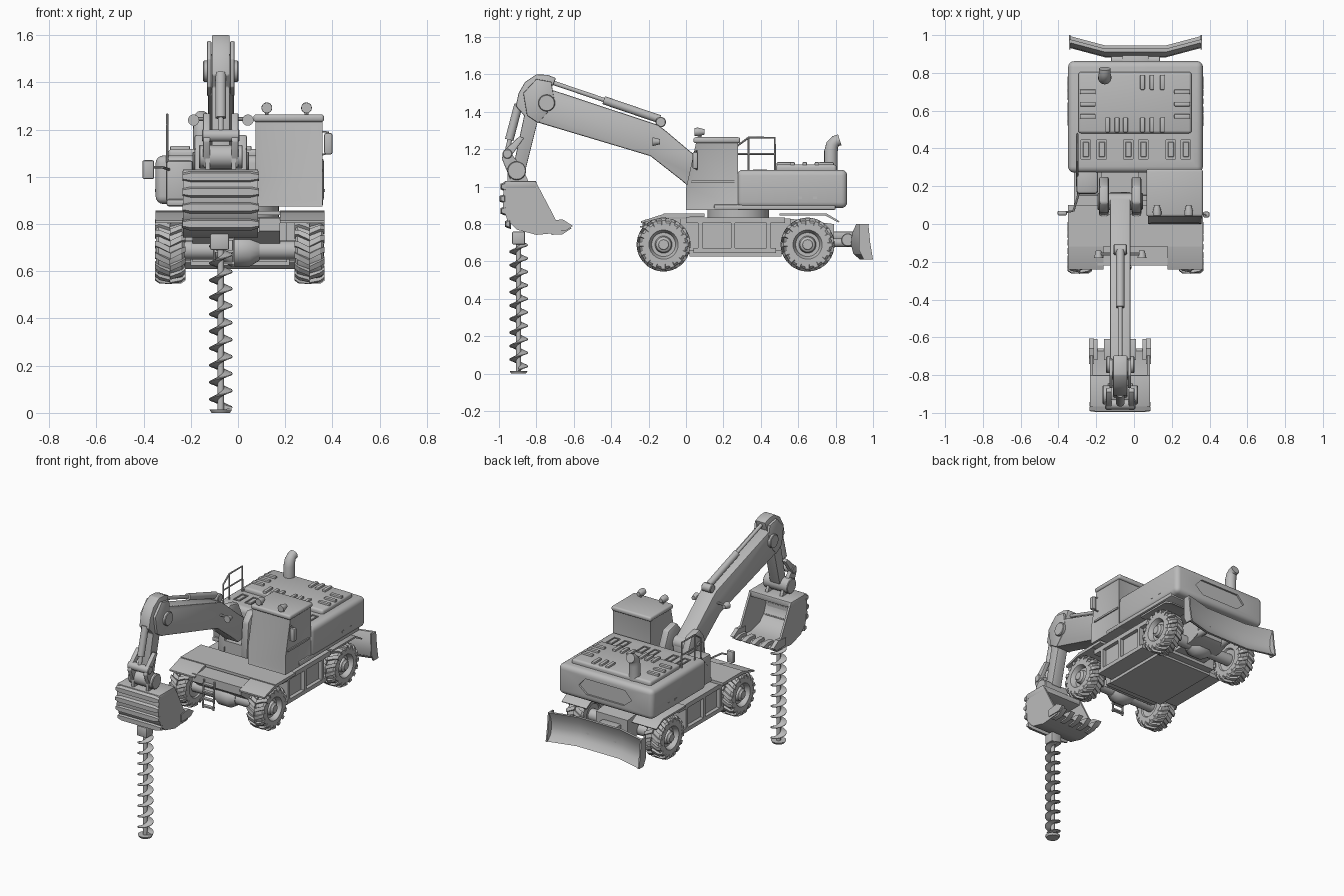
import bpy, bmesh, math
from mathutils import Vector

mat = bpy.data.materials.new("plain_grey")
mat.diffuse_color = (0.5, 0.5, 0.5, 1)
CX = 0.008    # machine centre line
BX = -0.073   # boom centre line


def loft(name, rings, caps=True, closed=False, bevel=0, seg=2):
    """Skin a sequence of equal point rings."""
    bm = bmesh.new()
    vs = [[bm.verts.new(p) for p in r] for r in rings]
    n, m = len(vs), len(vs[0])
    for i in range(n if closed else n - 1):
        a, b = vs[i], vs[(i + 1) % n]
        for j in range(m):
            k = (j + 1) % m
            bm.faces.new((a[j], a[k], b[k], b[j]))
    if caps and not closed:
        bm.faces.new(vs[0][::-1])
        bm.faces.new(vs[-1])
    bmesh.ops.recalc_face_normals(bm, faces=bm.faces)
    me = bpy.data.meshes.new(name)
    bm.to_mesh(me)
    bm.free()
    me.materials.append(mat)
    o = bpy.data.objects.new(name, me)
    bpy.context.collection.objects.link(o)
    if bevel:
        b = o.modifiers.new("round", 'BEVEL')
        b.width, b.segments, b.limit_method = bevel, seg, 'ANGLE'
    return o


def prism(name, yz, x0, x1, bevel=0, seg=2):
    return loft(name, [[(x, y, z) for y, z in yz] for x in (x0, x1)], bevel=bevel, seg=seg)


def box(name, x0, x1, y0, y1, z0, z1, bevel=0, seg=2):
    return prism(name, [(y0, z0), (y1, z0), (y1, z1), (y0, z1)], x0, x1, bevel, seg)


def tube(name, pts, r, seg=16):
    """Round bar through points; r is one radius or one per point."""
    pts = [Vector(p) for p in pts]
    rs = r if isinstance(r, (list, tuple)) else [r] * len(pts)
    rings = []
    for i, p in enumerate(pts):
        d = (pts[min(i + 1, len(pts) - 1)] - pts[max(i - 1, 0)]).normalized()
        u = d.orthogonal().normalized() if i == 0 else (u - d * u.dot(d)).normalized()
        w = d.cross(u)
        rings.append([p + rs[i] * (u * math.cos(t) + w * math.sin(t))
                      for t in (2 * math.pi * k / seg for k in range(seg))])
    return loft(name, rings)


def pin(name, x0, x1, y, z, r, seg=24, bevel=0.004):
    ring = [(y + r * math.cos(2 * math.pi * k / seg), z + r * math.sin(2 * math.pi * k / seg)) for k in range(seg)]
    return prism(name, ring, x0, x1, bevel, 1)


# wheels: turned tyre and hub, chevron lugs
def wheel(side, y, z=0.69):
    cx = CX + side * 0.295
    prof = [(-.045, .0), (-.045, .05), (-.05, .072), (-.06, .078), (-.06, .118), (-.05, .129),
            (.05, .129), (.06, .118), (.06, .078), (.05, .072), (.028, .064), (.028, .046),
            (.05, .04), (.055, .03), (.062, .026), (.062, .0)]
    rings = []
    for k in range(32):
        t = 2 * math.pi * k / 32
        rings.append([(cx + side * a, y + max(r, .0005) * math.cos(t), z + max(r, .0005) * math.sin(t)) for a, r in prof])
    loft("wheel", rings, closed=True)
    n = 16
    for h in (-1, 1):
        for k in range(n):
            t0 = 2 * math.pi * (k + (.5 if h > 0 else 0)) / n
            ends = []
            for x, skew, lo, hi in ((.0, 0, .12, .144), (.045, -.16, .12, .143), (.064, -.22, .105, .13)):
                ends.append([(cx + h * x, y + r * math.cos(t0 + skew + d), z + r * math.sin(t0 + skew + d))
                             for r, d in ((lo, -.11), (hi, -.085), (hi, .085), (lo, .11))])
            loft("tyre_lug", ends)


for y in (-.12, .65):
    for s in (-1, 1):
        wheel(s, y)
    tube("axle", [(-.26, y, .69), (.27, y, .69)], .04)
    tube("differential", [(-.07, y, .69), (-.03, y, .69), (.05, y, .69), (.09, y, .69)], [.045, .07, .07, .045])

# chassis
box("chassis_core", CX - .2, CX + .2, -.03, .56, .64, .83)
box("belly_plate", CX - .21, CX + .21, .02, .51, .625, .66)
prism("chassis_nose", [(-.22, .77), (-.22, .825), (0, .83), (0, .65), (-.06, .65)], CX - .2, CX + .17)
prism("chassis_tail", [(.54, .66), (.72, .66), (.79, .69), (.79, .80), (.54, .83)], CX - .12, CX + .12)
for s in (-1, 1):
    a, b = sorted((CX + s * .19, CX + s * .30))
    box("side_box", a, b, .07, .45, .67, .82)
    a, b = sorted((CX + s * .19, CX + s * .325))
    box("side_box_sill", a, b, .04, .48, .645, .672)
    box("side_box_rail", a, b, .0, .53, .805, .835)
    for y in (.065, .24, .43):
        box("side_box_post", a, b, y, y + .022, .67, .81)
    a, b = sorted((CX + s * .17, CX + s * .358))
    prism("front_fender", [(-.24, .805), (-.24, .815), (-.13, .85), (.02, .85), (.02, .835), (-.12, .835)], a, b)
    prism("rear_fender", [(.5, .845), (.5, .857), (.75, .857), (.82, .815), (.815, .808), (.745, .845)], a, b)
box("front_deck", CX - .358, CX + .358, -.12, .1, .838, .856)

# boarding ladder
for x in (-.10, -.02):
    tube("ladder_rail", [(x, -.225, .81), (x, -.235, .62)], .006, 8)
for z in (.63, .68, .73, .78):
    box("ladder_step", -.10, -.02, -.245, -.22, z, z + .01)

# slewing ring and upper platform
tube("slew_ring", [(CX, .28, .82), (CX, .28, .89)], .165, 40)
box("platform", CX - .31, CX + .352, .15, .8, .875, .905, .008)
box("left_locker", -.305, -.19, .16, .32, .885, 1.07, .015)

# engine house with recessed vents and rear panel
house = box("engine_house", CX - .357, CX + .357, .272, .862, .885, 1.09, .032, 4)
cuts = []
for x in (-.255, -.17, -.03, .05, .195, .275):
    cuts.append(box("vent_cutter", x - .025, x + .025, .345, .445, 1.082, 1.12))
hexa = [(-.2, .985), (-.14, .935), (.14, .935), (.2, .985), (.15, 1.04), (-.15, 1.04)]
cuts.append(loft("panel_cutter", [[(CX + x, y, z) for x, z in hexa] for y in (.85, .9)]))
for c in cuts:
    c.hide_render = True
    m = house.modifiers.new("cut", 'BOOLEAN')
    m.operation, m.object, m.solver = 'DIFFERENCE', c, 'EXACT'
for x in (-.255, -.17, -.03, .05, .195, .275):
    box("vent_slat", x - .016, x + .016, .355, .435, 1.075, 1.091, .003, 1)
box("hood", -.295, .305, .48, .805, 1.07, 1.118, .015, 3)
for x in (-.14, -.09, -.045, .045, .095, .15):
    box("hood_rib", x - .012, x + .012, .485, .565, 1.10, 1.131, .005)
for x in (.045, .095, .15):
    box("hood_rib", x - .012, x + .012, .71, .79, 1.10, 1.131, .005)
for y in (.57, .635, .70):
    for x in (-.245, .255):
        box("hood_rib", x - .042, x + .042, y - .012, y + .012, 1.10, 1.131, .005)
for y in (.61, .69):
    for x in (CX - .36, CX + .35):
        box("door_latch", x, x + .01, y - .01, y + .01, .935, .948)
tube("exhaust", [(-.155, .775, 1.08), (-.155, .775, 1.19), (-.155, .783, 1.225), (-.155, .80, 1.243), (-.155, .822, 1.25)],
     [.036, .036, .034, .031, .031])

# cab with inset windows
cab = prism("cab", [(.0, .875), (0, .99), (.055, 1.24), (.278, 1.24), (.278, .875)], .075, .358)
bm = bmesh.new()
bm.from_mesh(cab.data)
for test in (lambda n: n.y < -.5, lambda n: n.x > .5, lambda n: n.x < -.5, lambda n: n.y > .5):
    bm.normal_update()
    fs = [f for f in bm.faces if test(f.normal) and f.calc_area() > .02]
    bmesh.ops.inset_region(bm, faces=fs, thickness=.026, depth=-.008, use_even_offset=True)
bm.to_mesh(cab.data)
bm.free()
box("cab_roof", .065, .365, .04, .29, 1.232, 1.264, .012, 3)
box("cab_door_bar", .352, .36, .03, .26, 1.02, 1.032)
for x in (.122, .29):
    tube("work_light", [(x, .045, 1.292), (x, .065, 1.292), (x, .1, 1.292)], [.022, .023, .014])
    tube("work_light_stem", [(x, .075, 1.25), (x, .075, 1.29)], .008, 8)

# mirrors
tube("right_mirror_arm", [(.34, .06, 1.19), (.38, .05, 1.19), (.385, .05, 1.10), (.34, .06, 1.09)], .005, 8)
box("right_mirror", .365, .4, .035, .065, 1.095, 1.185, .008)
tube("left_mirror_arm", [(-.29, .17, 1.03), (-.32, .07, 1.04), (-.37, .06, 1.04)], .006, 8)
box("left_mirror", -.405, -.355, .045, .07, .99, 1.07, .008)

# handrail
tube("handrail", [(-.3, .2, 1.0), (-.3, .27, 1.08), (-.3, .27, 1.215), (-.3, .335, 1.262), (-.3, .475, 1.262), (-.3, .475, 1.08)], .006, 8)
tube("handrail_mid", [(-.3, .27, 1.175), (-.3, .475, 1.175)], .005, 8)
tube("handrail_post", [(-.3, .335, 1.26), (-.3, .335, 1.08)], .005, 8)

# boom and its mounting
prism("boom", [(-.725, 1.52), (-.15, 1.33), (-.11, 1.30), (.02, 1.19), (.16, 1.08), (.17, 1.0), (.03, .985),
               (-.02, 1.03), (-.19, 1.163), (-.8, 1.345), (-.825, 1.40), (-.815, 1.47), (-.78, 1.515)],
      BX - .055, BX + .055, .008)
for s in (-1, 1):
    a, b = sorted((BX + s * .06, BX + s * .112))
    prism("boom_bracket", [(.04, .88), (.25, .88), (.25, 1.05), (.2, 1.16), (.11, 1.18), (.06, 1.12)], a, b, .012)
    tube("boom_lamp_arm", [(BX, -.16, 1.245), (BX + s * .12, -.16, 1.245)], .008, 8)
    tube("boom_lamp", [(BX + s * .115, -.165, 1.24), (BX + s * .115, -.18, 1.24), (BX + s * .115, -.14, 1.24)][1:], [.024, .014])
box("boom_turret", BX - .1, BX + .1, .05, .35, .88, .96)
pin("boom_foot_pin", BX - .12, BX + .12, .12, 1.06, .045)
pin("boom_tip_pin", BX - .075, BX + .075, -.745, 1.447, .045)
tube("stick_cylinder", [(BX, -.44, 1.462), (BX, -.14, 1.36)], .022)
tube("stick_cylinder_rod", [(BX, -.71, 1.555), (BX, -.43, 1.46)], .012, 12)
pin("stick_cylinder_mount", BX - .035, BX + .035, -.135, 1.345, .028)

# stick and bucket linkage
prism("stick", [(-.91, 1.43), (-.895, 1.5), (-.86, 1.56), (-.8, 1.6), (-.74, 1.597), (-.695, 1.58), (-.73, 1.5),
                (-.795, 1.34), (-.855, 1.1), (-.925, 1.1), (-.865, 1.38)], BX - .038, BX + .038, .006)
for s in (-1, 1):
    a, b = sorted((BX + s * .04, BX + s * .058))
    prism("stick_cheek", [(-.87, 1.5), (-.8, 1.575), (-.72, 1.56), (-.70, 1.44), (-.79, 1.34), (-.85, 1.38)], a, b, .004)
    a, b = sorted((BX + s * .045, BX + s * .075))
    prism("link", [(-.985, 1.15), (-.97, 1.195), (-.89, 1.27), (-.865, 1.26), (-.93, 1.17), (-.87, 1.1), (-.88, 1.04), (-.94, 1.04)], a, b, .005)
tube("bucket_cylinder", [(BX, -.895, 1.44), (BX, -.945, 1.25)], .023)
tube("bucket_cylinder_rod", [(BX, -.94, 1.26), (BX, -.963, 1.16)], .013, 12)
pin("link_pin", BX - .08, BX + .08, -.955, 1.175, .026)
pin("bucket_pin", BX - .093, BX + .093, -.905, 1.085, .05)
for s in (-1, 1):
    a, b = sorted((BX + s * .045, BX + s * .065))
    prism("bucket_ear", [(-.955, 1.0), (-.955, 1.09), (-.87, 1.09), (-.83, 1.0)], a, b)

# bucket: bent shell, side walls, ribs and teeth
outer = [(-.80, 1.02), (-.96, 1.03), (-.975, .98), (-.978, .89), (-.955, .82), (-.905, .77), (-.80, .742), (-.66, .755)]
inner = [(-.80 + (y + .80) * .92, .89 + (z - .89) * .9) for y, z in outer]
L, R = -.232, .084
prism("bucket_shell", outer + inner[::-1], L, R)
wall = [p for p in outer[:-1]] + [(-.68, .765), (-.70, .83)]
for x in (L, R - .014):
    prism("bucket_side", wall, x, x + .014)
    prism("side_cutter_tooth", [(-.74, .815), (-.66, .825), (-.605, .79), (-.64, .765), (-.74, .765)], x - .006, x + .02)
for y, z in ((-.978, 1.0), (-.982, .935), (-.978, .87), (-.955, .80)):
    loft("bucket_rib", [[(x, y + a * k, z + b * k) for a, b in ((-.014, -.015), (-.014, .015), (.02, .028), (.02, -.028))]
                        for x, k in ((L - .004, .6), (L + .03, 1), (R - .03, 1), (R + .004, .6))])
box("bucket_top_plate", L - .002, R + .002, -.97, -.80, .99, 1.03, .006)
for k in range(5):
    x = L + .022 + k * .068
    prism("bucket_tooth", [(-.72, .742), (-.72, .785), (-.66, .79), (-.61, .778), (-.66, .745)], x - .016, x + .016)

# auger drill: shaft and spiral flight
AY = -.895
tube("auger_shaft", [(BX, AY, .012), (BX, AY, .76)], .014, 12)
tube("auger_tip", [(BX, AY, 0), (BX, AY, .014)], [.04, .048], 20)
box("auger_head", BX - .045, BX + .035, AY - .035, AY + .035, .69, .76, .008)
rings = []
for k in range(0, 20 * 10 - 8):
    t = 2 * math.pi * k / 20
    z = .012 + .072 * k / 20
    rings.append([(BX + r * math.cos(t), AY + r * math.sin(t), z + dz) for r, dz in ((.01, 0), (.05, .008), (.05, .012), (.01, .024))])
loft("auger_flight", rings)

# rear dozer blade
prof = [(.928, .80), (.906, .75), (.90, .69), (.912, .645), (.945, .61), (.93, .61), (.895, .64), (.882, .69), (.888, .75), (.91, .80)]
loft("dozer_blade", [[(CX + x, y + d, z) for y, z in prof] for x, d in ((-.348, .05), (-.16, 0), (.16, 0), (.348, .05))])
for s in (-1, 1):
    a, b = sorted((CX + s * .343, CX + s * .353))
    prism("blade_end", [(.925, .80), (.975, .80), (.985, .7), (1.0, .61), (.95, .61), (.925, .66)], a, b)
    tube("blade_arm", [(CX + s * .10, .76, .70), (CX + s * .09, .90, .70)], .024, 12)
box("blade_link", CX - .07, CX + .07, .78, .90, .72, .76, .008)
pin("blade_hinge", CX - .13, CX + .13, .865, .715, .035)

# bake modifiers, then smooth with sharp edges
dg = bpy.context.evaluated_depsgraph_get()
for o in [o for o in bpy.data.objects if not o.hide_render]:
    if o.modifiers:
        me = bpy.data.meshes.new_from_object(o.evaluated_get(dg))
        o.modifiers.clear()
        o.data = me
    o.data.shade_smooth()
    o.data.set_sharp_from_angle(angle=math.radians(32))
for c in cuts:
    bpy.data.objects.remove(c)
